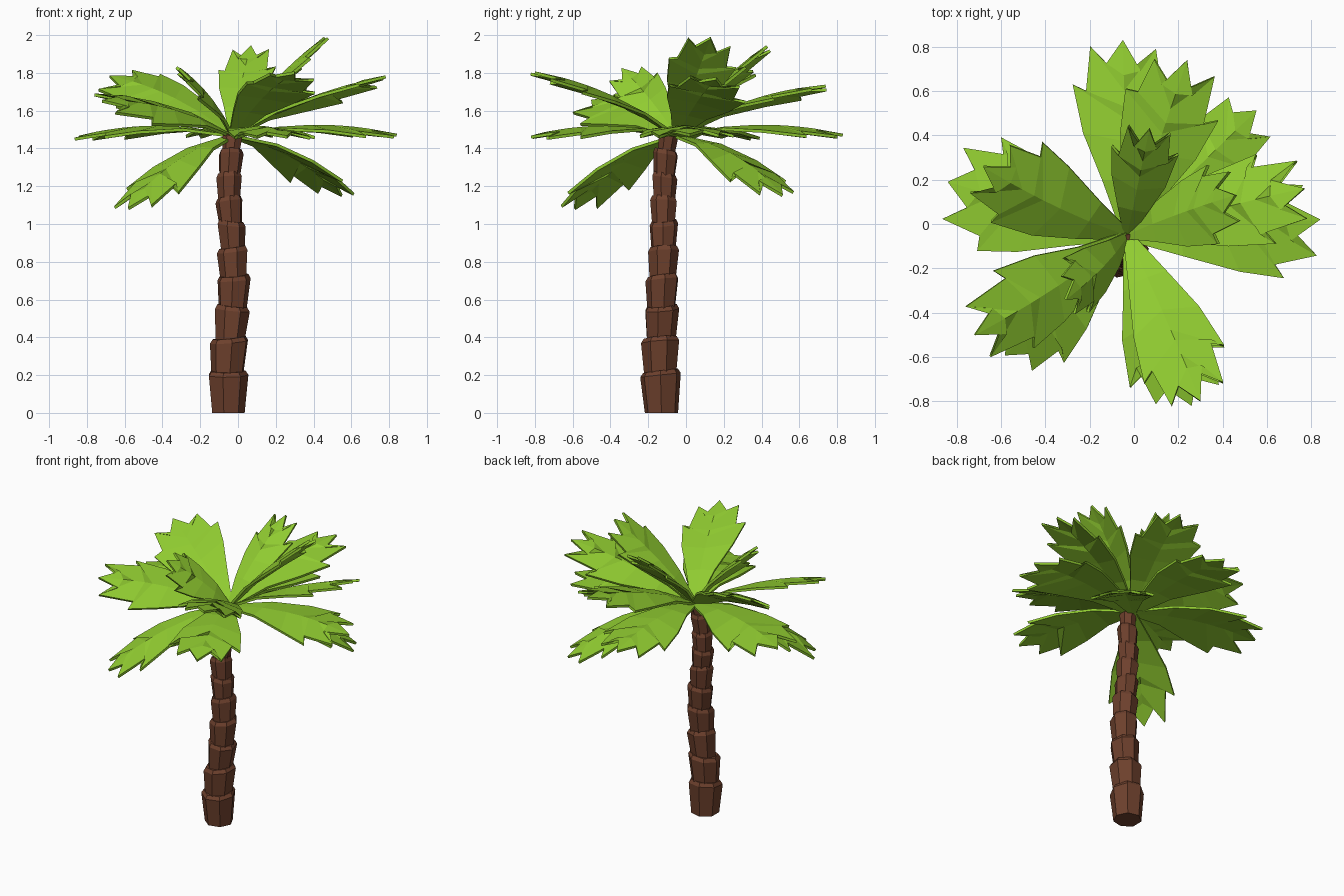
import bpy, bmesh, math, random
from mathutils import Vector, Matrix

if "Cube" in bpy.data.objects:
    bpy.data.objects.remove(bpy.data.objects["Cube"])

random.seed(4)


def material(name, color):
    m = bpy.data.materials.new(name)
    m.diffuse_color = (*color, 1)
    m.use_nodes = True
    m.node_tree.nodes["Principled BSDF"].inputs["Base Color"].default_value = m.diffuse_color
    return m


BARK = material("bark_brown", (0.155, 0.052, 0.026))
LEAF = material("leaf_green", (0.28, 0.60, 0.03))


def make_object(name, bm, mat):
    bmesh.ops.recalc_face_normals(bm, faces=bm.faces)
    me = bpy.data.meshes.new(name)
    bm.to_mesh(me)
    bm.free()
    me.materials.append(mat)
    ob = bpy.data.objects.new(name, me)
    bpy.context.collection.objects.link(ob)
    return ob


# Trunk: stacked tapered rings, each flaring towards its top
# (top height, centre x, centre y, top radius)
RINGS = [
    (0.215, -0.055, -0.135, 0.110), (0.39, -0.045, -0.135, 0.104),
    (0.56, -0.030, -0.130, 0.094), (0.72, -0.022, -0.125, 0.090),
    (0.87, -0.028, -0.120, 0.084), (1.01, -0.037, -0.118, 0.077),
    (1.135, -0.047, -0.117, 0.073), (1.26, -0.047, -0.115, 0.069),
    (1.385, -0.037, -0.107, 0.067), (1.475, -0.028, -0.092, 0.055),
]
SIDES = 7


def trunk_ring(i, z0, z1, low, top, radius):
    bm = bmesh.new()
    tilt = random.uniform(0, math.tau)
    loops = []
    for z, c, r, lean in ((z0, low, radius * 0.82, 0), (z1 - 0.015, top, radius, 0.012),
                          (z1 + 0.008, top, radius * 0.86, 0.012)):
        loop = []
        for k in range(SIDES):
            a = math.tau * k / SIDES + i * 0.35
            loop.append(bm.verts.new((c[0] + r * math.cos(a), c[1] + r * math.sin(a),
                                      z + lean * math.cos(a - tilt))))
        loops.append(loop)
    for lo, hi in zip(loops, loops[1:]):
        for k in range(SIDES):
            n = (k + 1) % SIDES
            bm.faces.new((lo[k], lo[n], hi[n], hi[k]))
    bm.faces.new(loops[0][::-1])
    bm.faces.new(loops[-1])
    make_object(f"trunk_ring_{i + 1}", bm, BARK)


z_low, centre = 0.0, (-0.055, -0.13)
for i, (z, x, y, r) in enumerate(RINGS):
    trunk_ring(i, z_low, z, centre, (x, y), r)
    z_low, centre = z - 0.03, (x, y)

# Fronds: half outline as (length, half width, matching spine position)
OUTLINE = [(0.0, 0.10, 0.0), (0.28, 0.46, 0.28), (0.54, 0.82, 0.48), (0.77, 1.0, 0.60),
           (0.73, 0.74, 0.66), (0.95, 0.64, 0.74), (0.86, 0.33, 0.82)]
CROWN = Vector((-0.03, -0.05, 1.465))


def frond(name, tip, width, bend, roll=0.0):
    span = Vector(tip) - CROWN
    along = span.normalized()
    # negative roll lifts the right-hand edge, seen from the crown
    side = Matrix.Rotation(roll, 3, along) @ along.cross(Vector((0, 0, 1))).normalized()
    up = side.cross(along)
    bm = bmesh.new()

    def point(u, v):
        fold = -0.04 * v * v
        return bm.verts.new(CROWN + span * u + side * (v * width)
                            + up * (bend * 4 * u * (1 - u) + fold * min(1, u * 2)))

    spine = [point(s, 0) for _, _, s in OUTLINE]
    end = point(1, 0)
    for sign in (-1, 1):
        edge = [point(u + (random.uniform(-0.03, 0.03) if u > 0.5 else 0), sign * v)
                for u, v, _ in OUTLINE]
        for k in range(len(OUTLINE) - 1):
            bm.faces.new((spine[k], spine[k + 1], edge[k + 1], edge[k]))
        bm.faces.new((spine[-1], end, edge[-1]))
    ob = make_object(name, bm, LEAF)
    mod = ob.modifiers.new("thickness", 'SOLIDIFY')
    mod.thickness = 0.016
    mod.offset = 0


# Flat lower tier
frond("flat_frond_right", (0.84, 0.02, 1.47), 0.25, 0.05)
frond("flat_frond_back", (-0.05, 0.83, 1.47), 0.23, 0.05)
frond("flat_frond_left", (-0.84, 0.19, 1.46), 0.26, 0.05)
frond("flat_frond_front", (0.26, -0.82, 1.46), 0.23, 0.05)

# Drooping fronds
frond("drooping_frond_back", (0.55, 0.51, 1.15), 0.20, 0.06)
frond("drooping_frond_front", (-0.58, -0.59, 1.08), 0.21, 0.06)

# Raised middle tier
frond("raised_frond_front", (0.30, -0.80, 1.80), 0.20, 0.05, -0.12)
frond("raised_frond_left", (-0.68, 0.26, 1.78), 0.23, 0.05, -0.40)
frond("raised_frond_front_left", (-0.72, -0.50, 1.65), 0.21, 0.05, -0.38)
frond("raised_frond_back", (0.24, 0.74, 1.73), 0.22, 0.05)
frond("raised_frond_right", (0.77, 0.16, 1.77), 0.21, 0.04, -0.22)

# Steep young fronds in the heart
frond("young_frond_left", (-0.31, -0.34, 1.82), 0.15, 0.03, -0.60)
frond("young_frond_back", (0.07, 0.43, 1.94), 0.15, 0.03)
frond("young_frond_right", (0.46, 0.13, 1.985), 0.18, 0.03, -0.25)
